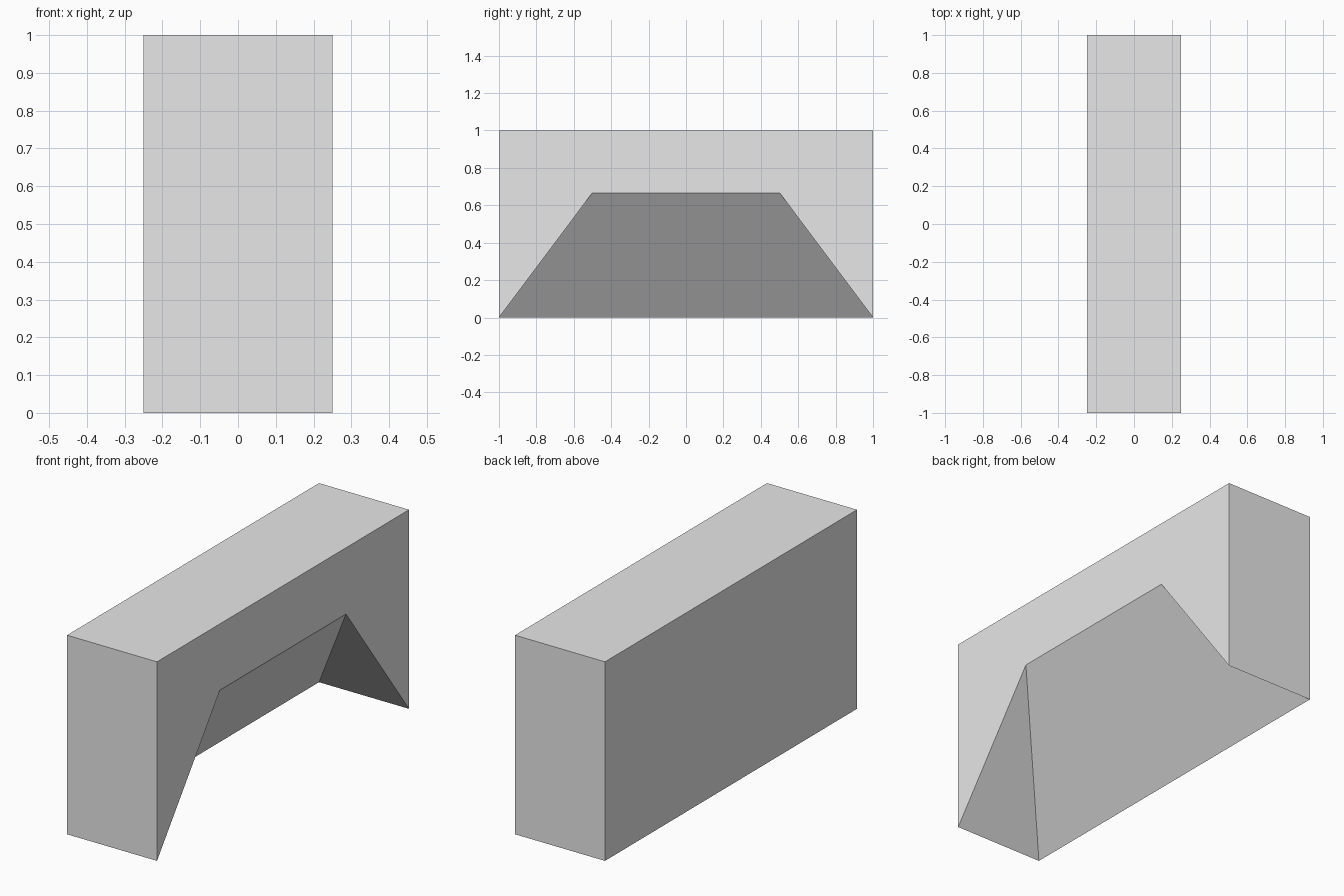
import bpy
import bmesh

cube = bpy.data.objects.get("Cube")
if cube:
    bpy.data.objects.remove(cube, do_unlink=True)

HALF_WIDTH, HALF_LENGTH, HEIGHT = 0.25, 1.0, 1.0
RIDGE_HALF, RIDGE_Z = 0.5, 0.667

# One flat colour
grey = bpy.data.materials.new("plain grey")
grey.use_nodes = True
colour = (0.8, 0.8, 0.8, 1.0)
grey.diffuse_color = colour
grey.node_tree.nodes["Principled BSDF"].inputs["Base Color"].default_value = colour

# Block: full box without its underside and open side
bm = bmesh.new()


def line(x, half, z):
    """Pair of vertices mirrored across y = 0."""
    return [bm.verts.new((x, s * half, z)) for s in (-1, 1)]


back_low = line(-HALF_WIDTH, HALF_LENGTH, 0)
back_top = line(-HALF_WIDTH, HALF_LENGTH, HEIGHT)
open_top = line(HALF_WIDTH, HALF_LENGTH, HEIGHT)
open_low = line(HALF_WIDTH, HALF_LENGTH, 0)
ridge = line(HALF_WIDTH, RIDGE_HALF, RIDGE_Z)


def band(a, b):
    bm.faces.new((a[0], a[1], b[1], b[0]))


band(back_low, back_top)   # solid side
band(back_top, open_top)   # top
band(ridge, back_low)      # sloping underside

# Ends and the triangular cheeks of the hollow
for i in (0, 1):
    bm.faces.new((back_low[i], back_top[i], open_top[i], open_low[i]))
    bm.faces.new((back_low[i], open_low[i], ridge[i]))

# Open side, framing the trapezoid hollow
bm.faces.new((open_low[0], open_top[0], open_top[1], open_low[1], ridge[1], ridge[0]))

bmesh.ops.recalc_face_normals(bm, faces=bm.faces)
mesh = bpy.data.meshes.new("hollowed_block")
bm.to_mesh(mesh)
bm.free()
mesh.materials.append(grey)
block = bpy.data.objects.new("hollowed_block", mesh)
bpy.context.collection.objects.link(block)
